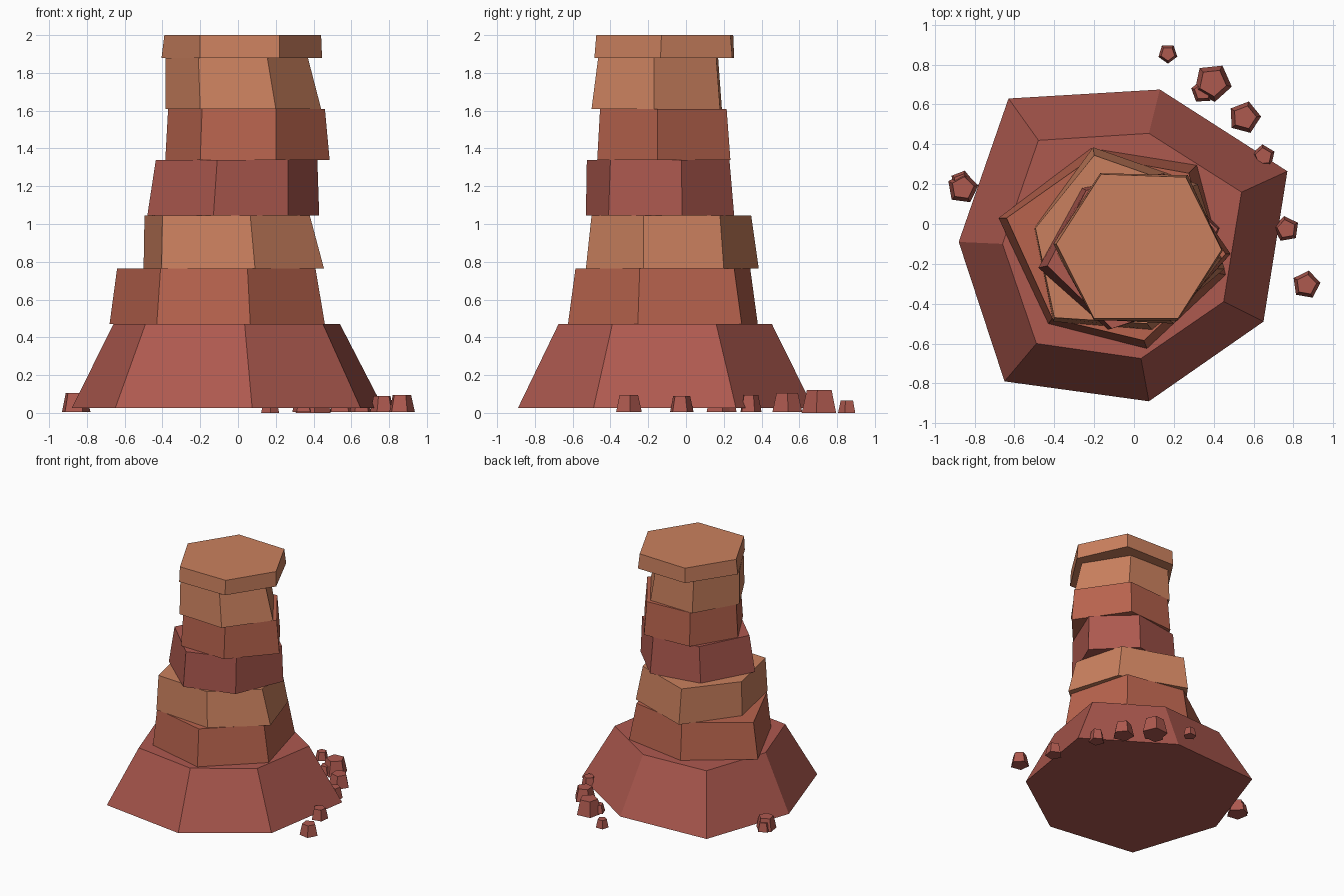
import bpy, bmesh, math


def material(name, rgb):
    m = bpy.data.materials.new(name)
    m.diffuse_color = (*rgb, 1)
    return m


RED = material("red_rock", (0.42, 0.10, 0.078))
RUST = material("rust_rock", (0.48, 0.126, 0.075))
SAND = material("sand_rock", (0.59, 0.216, 0.112))


def frustum(name, bottom, top, z0, z1, mat):
    """Closed solid between two outlines with equal point counts."""
    bm = bmesh.new()
    lo = [bm.verts.new((x, y, z0)) for x, y in bottom]
    hi = [bm.verts.new((x, y, z1)) for x, y in top]
    n = len(lo)
    bm.faces.new(lo)
    bm.faces.new(hi)
    for i in range(n):
        j = (i + 1) % n
        bm.faces.new((lo[i], lo[j], hi[j], hi[i]))
    bmesh.ops.recalc_face_normals(bm, faces=bm.faces)
    me = bpy.data.meshes.new(name)
    bm.to_mesh(me)
    bm.free()
    me.materials.append(mat)
    ob = bpy.data.objects.new(name, me)
    bpy.context.collection.objects.link(ob)


# flared seven-sided base
frustum("base",
        [(-.63, .63), (.13, .675), (.77, .265), (.65, -.49), (.075, -.89), (-.65, -.79), (-.88, -.09)],
        [(-.48, .42), (.075, .455), (.54, .16), (.45, -.39), (.035, -.675), (-.49, -.60), (-.66, -.10)],
        .025, .47, RED)

# stacked six-sided strata, bottom and top outlines
frustum("stratum_1",
        [(-.68, .03), (-.215, .38), (.315, .295), (.46, -.255), (.065, -.625), (-.43, -.50)],
        [(-.64, .03), (-.20, .34), (.275, .255), (.41, -.245), (.05, -.585), (-.41, -.475)],
        .47, .765, RUST)
frustum("stratum_2",
        [(-.50, -.02), (-.205, .385), (.32, .20), (.455, -.225), (.09, -.53), (-.405, -.49)],
        [(-.495, -.02), (-.20, .345), (.27, .18), (.38, -.225), (.065, -.50), (-.40, -.47)],
        .765, 1.045, SAND)
frustum("stratum_3",
        [(-.48, -.22), (-.26, .18), (.15, .255), (.43, -.02), (.265, -.41), (-.13, -.53)],
        [(-.435, -.21), (-.24, .17), (.14, .23), (.42, -.025), (.265, -.40), (-.11, -.525)],
        1.045, 1.34, RED)
frustum("stratum_4",
        [(-.385, -.13), (-.18, .21), (.22, .235), (.485, -.15), (.20, -.47), (-.20, -.46)],
        [(-.37, -.13), (-.17, .19), (.21, .215), (.46, -.15), (.20, -.455), (-.19, -.445)],
        1.34, 1.61, RUST)
frustum("stratum_5",
        [(-.385, -.15), (-.19, .19), (.20, .18), (.44, -.17), (.20, -.50), (-.20, -.48)],
        [(-.385, -.15), (-.19, .17), (.165, .16), (.37, -.17), (.155, -.465), (-.21, -.455)],
        1.61, 1.88, SAND)
frustum("cap",
        [(-.405, -.10), (-.17, .255), (.27, .245), (.445, -.135), (.22, -.485), (-.20, -.485)],
        [(-.39, -.10), (-.165, .25), (.26, .235), (.44, -.13), (.22, -.475), (-.20, -.475)],
        1.88, 2.0, SAND)

# five-sided fallen stones: x, y, radius, height, rotation in degrees
stones = [
    (.17, .855, .05, .065, 55), (.395, .71, .098, .12, 60),
    (.345, .665, .06, .07, 20), (.555, .535, .083, .105, 75),
    (.65, .34, .06, .095, 95), (.765, -.025, .066, .09, 100),
    (.865, -.305, .072, .095, 80), (-.86, .18, .08, .105, 10),
    (-.865, .21, .06, .075, 75),
]
for k, (x, y, r, h, deg) in enumerate(stones, 1):
    def ring(s):
        return [(x + r * s * math.cos(math.radians(deg + 72 * i)),
                 y + r * s * math.sin(math.radians(deg + 72 * i))) for i in range(5)]
    frustum(f"stone_{k}", ring(1), ring(.72), 0.005 if k > 2 else 0, h, RED)
